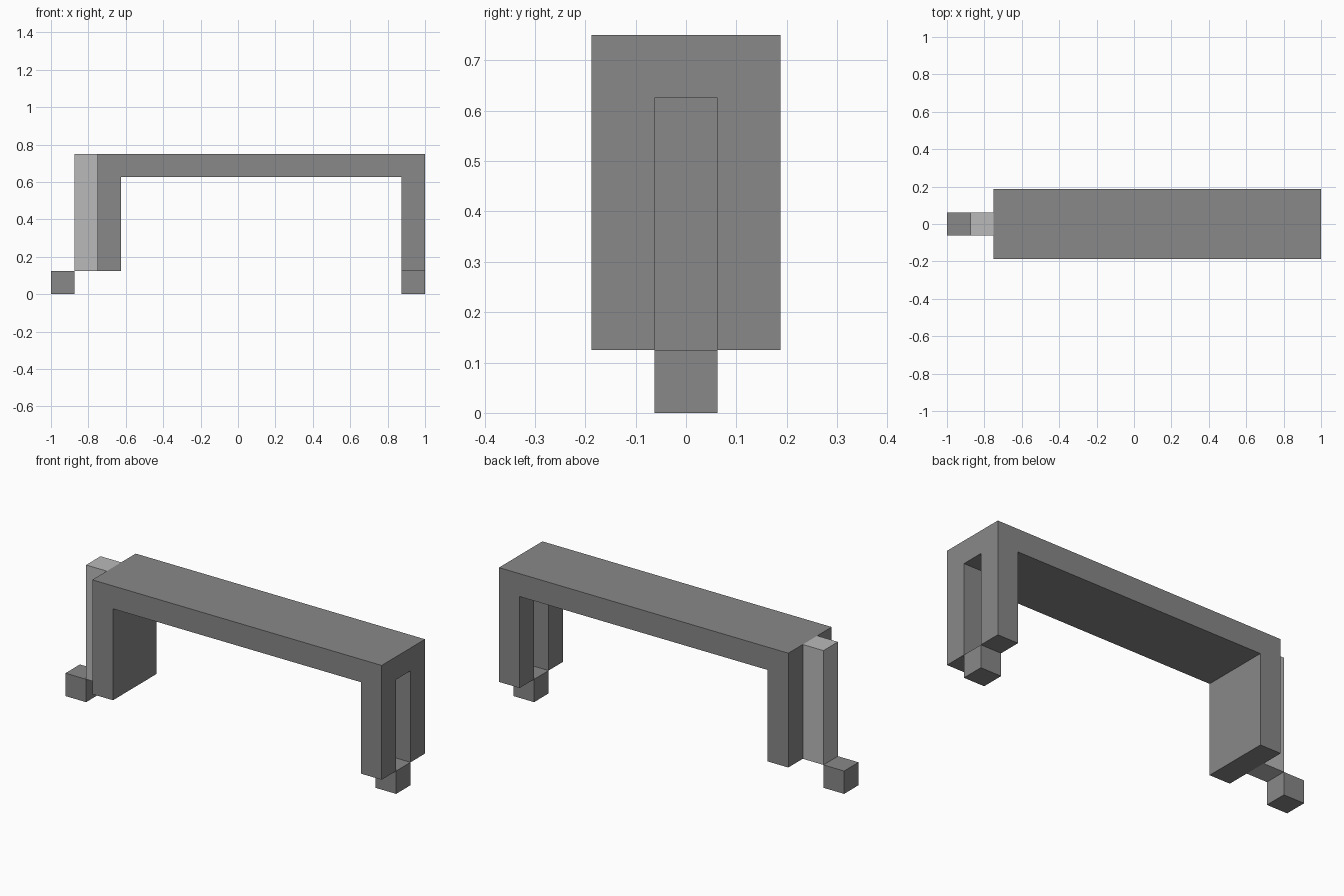
import bpy
import bmesh

default_cube = bpy.data.objects.get("Cube")
if default_cube:
    bpy.data.objects.remove(default_cube, do_unlink=True)

U = 0.125  # one block


def make_material(name, value):
    mat = bpy.data.materials.new(name)
    mat.use_nodes = True
    colour = (value, value, value, 1)
    mat.diffuse_color = colour
    mat.node_tree.nodes["Principled BSDF"].inputs["Base Color"].default_value = colour
    return mat


dark = make_material("dark grey", 0.246)
light = make_material("light grey", 0.491)


def prism(name, profile, depth, mat):
    """Extrude an x-z profile, in blocks, along y about the centre."""
    bm = bmesh.new()
    face = bm.faces.new([bm.verts.new((x * U, -depth * U / 2, z * U)) for x, z in profile])
    ret = bmesh.ops.extrude_face_region(bm, geom=[face])
    verts = [g for g in ret["geom"] if isinstance(g, bmesh.types.BMVert)]
    bmesh.ops.translate(bm, verts=verts, vec=(0, depth * U, 0))
    bmesh.ops.recalc_face_normals(bm, faces=bm.faces)
    mesh = bpy.data.meshes.new(name)
    bm.to_mesh(mesh)
    bm.free()
    mesh.materials.append(mat)
    obj = bpy.data.objects.new(name, mesh)
    bpy.context.collection.objects.link(obj)
    return obj


def block(name, x0, x1, z0, z1, mat):
    return prism(name, [(x0, z0), (x1, z0), (x1, z1), (x0, z1)], 1, mat)


# Arched body: top beam with a solid wall at one end and legs at the other
arch = prism("arched_body", [(-6, 1), (-5, 1), (-5, 5), (7, 5),
                             (7, 1), (8, 1), (8, 6), (-6, 6)], 3, dark)

# Open slot that splits the end wall into two legs
cutter = block("slot_cutter", 6.5, 8.5, 0.5, 5, dark)
cutter.hide_render = True
slot = arch.modifiers.new("leg_slot", "BOOLEAN")
slot.operation = "DIFFERENCE"
slot.solver = "EXACT"
slot.object = cutter
bpy.context.view_layer.objects.active = arch
bpy.ops.object.modifier_apply(modifier=slot.name)
bpy.data.objects.remove(cutter, do_unlink=True)

# Pale post against the solid wall, and the two feet
block("pale_post", -7, -6, 1, 6, light)
block("right_foot", -8, -7, 0, 1, dark)
block("left_foot", 7, 8, 0, 1, dark)
